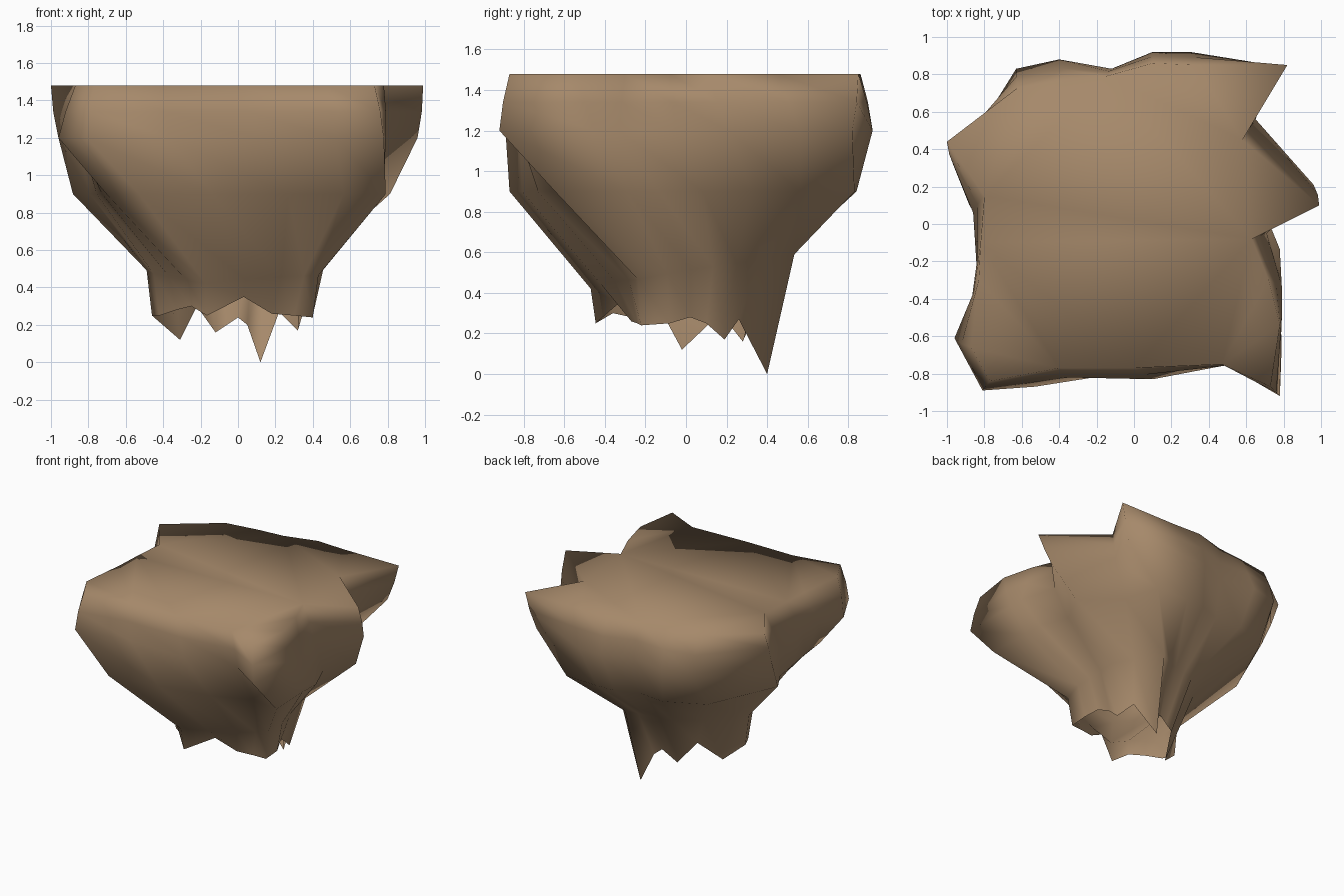
import bpy, bmesh, math

if "Cube" in bpy.data.objects:
    bpy.data.objects.remove(bpy.data.objects["Cube"])

# Twisted ribs: rim x, y / belly x, y / lower edge x, y, z
RIBS = [
    (-.77, -.84, -.81, -.89, -.165, -.445, .25), (-.40, -.77, -.37, -.82, .03, -.33, .35),
    (0, -.77, .10, -.83, .18, -.27, .26), (.47, -.75, .52, -.75, .30, -.24, .25),
    (.73, -.87, .78, -.92, .40, -.22, .24), (.78, -.54, .79, -.45, .40, -.08, .25),
    (.72, -.30, .79, -.33, .36, .02, .28), (.63, -.08, .71, -.05, .32, .10, .25),
    (.99, .10, .96, .21, .32, .19, .17), (.58, .45, .65, .56, .22, .26, .27),
    (.82, .85, .74, .82, .12, .40, 0), (.33, .85, .30, .92, .05, .33, .20),
    (.10, .86, .10, .92, 0, .30, .24), (-.15, .79, -.12, .83, -.06, .29, .20),
    (-.36, .77, -.40, .88, -.12, .28, .16), (-.62, .73, -.63, .83, -.22, .17, .30),
    (-1, .44, -.96, .30, -.31, -.02, .12), (-.80, .15, -.86, .06, -.46, -.09, .25),
    (-.82, -.10, -.84, -.25, -.42, -.18, .25), (-.83, -.30, -.87, -.42, -.33, -.27, .28),
    (-.87, -.66, -.96, -.61, -.25, -.36, .30),
]


def rib_points(rx, ry, bx, by, lx, ly, lz):
    """Points of one rib, rim to lower edge, turning from belly to foot."""
    r_belly, r_low = math.hypot(bx, by), math.hypot(lx, ly)
    start = math.atan2(by, bx)
    twist = (math.atan2(ly, lx) - start + math.pi) % math.tau - math.pi

    def at(radius, t, z):
        a = start + twist * t
        return (radius * math.cos(a), radius * math.sin(a), z)
    return [(rx, ry, 1.48),
            ((rx + bx) * .504, (ry + by) * .504, 1.34),
            (bx, by, 1.2),
            at(.23 + .655 * r_belly, .5, .9),
            at(.24 + .55 * r_low + .22 * max(0, ly), 1, .51 + .2 * ly),
            (lx, ly, lz)]


# Tapered rock shell, open at the bottom, with a flat cap
bm = bmesh.new()
ribs = [[bm.verts.new(p) for p in rib_points(*r)] for r in RIBS]
for i, a in enumerate(ribs):
    b = ribs[(i + 1) % len(ribs)]
    for k in range(len(a) - 1):
        bm.faces.new((a[k], a[k + 1], b[k + 1], b[k]))
cap = bm.faces.new([rib[0] for rib in ribs])
bmesh.ops.triangulate(bm, faces=[cap])
bmesh.ops.recalc_face_normals(bm, faces=bm.faces)
for f in bm.faces:
    f.smooth = True
mesh = bpy.data.meshes.new("floating_rock")
bm.to_mesh(mesh)
bm.free()
rock = bpy.data.objects.new("floating_rock", mesh)
bpy.context.collection.objects.link(rock)

# Brown stone
mat = bpy.data.materials.new("brown_stone")
mat.diffuse_color = (.38, .25, .145, 1)
mat.use_nodes = True
mat.node_tree.nodes["Principled BSDF"].inputs["Base Color"].default_value = mat.diffuse_color
mesh.materials.append(mat)
